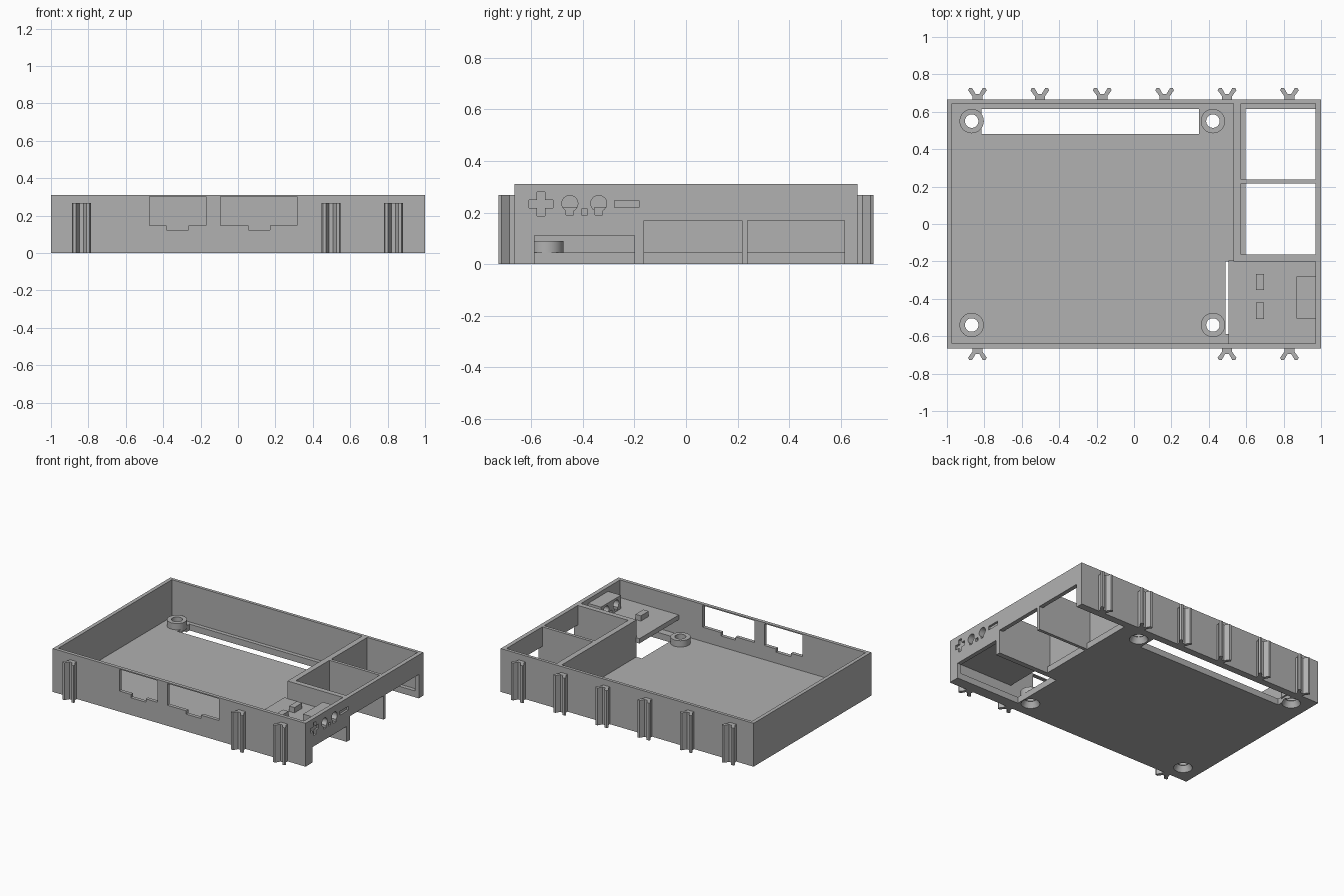
import bpy, bmesh, math
from mathutils import Matrix

old = bpy.data.objects.get("Cube")
if old:
    bpy.data.objects.remove(old, do_unlink=True)

grey = bpy.data.materials.new("plain grey")
grey.use_nodes = True
colour = (0.44, 0.44, 0.44, 1)
grey.diffuse_color = colour
grey.node_tree.nodes["Principled BSDF"].inputs["Base Color"].default_value = colour


def finish(name, bm):
    bmesh.ops.recalc_face_normals(bm, faces=bm.faces)
    mesh = bpy.data.meshes.new(name)
    bm.to_mesh(mesh)
    bm.free()
    mesh.materials.append(grey)
    ob = bpy.data.objects.new(name, mesh)
    bpy.context.collection.objects.link(ob)
    return ob


def box(name, x, y, z):
    bm = bmesh.new()
    bmesh.ops.create_cube(bm, size=1)
    for v in bm.verts:
        for i, (lo, hi) in enumerate((x, y, z)):
            v.co[i] = lo if v.co[i] < 0 else hi
    return finish(name, bm)


def cone(name, centre, r1, r2, depth, along_x=False):
    bm = bmesh.new()
    m = Matrix.Translation(centre)
    if along_x:
        m = m @ Matrix.Rotation(math.pi / 2, 4, 'Y')
    bmesh.ops.create_cone(bm, cap_ends=True, segments=40, radius1=r1,
                          radius2=r2, depth=depth, matrix=m)
    return finish(name, bm)


def prism(name, points, z0, z1):
    bm = bmesh.new()
    face = bm.faces.new([bm.verts.new((px, py, z0)) for px, py in points])
    up = bmesh.ops.extrude_face_region(bm, geom=[face])["geom"]
    bmesh.ops.translate(bm, vec=(0, 0, z1 - z0),
                        verts=[v for v in up if isinstance(v, bmesh.types.BMVert)])
    return finish(name, bm)


def combine(targets, tool, operation='DIFFERENCE'):
    # apply one boolean to each target, then discard the tool
    for ob in targets:
        mod = ob.modifiers.new("cut", 'BOOLEAN')
        mod.operation = operation
        mod.solver = 'EXACT'
        mod.object = tool
        bpy.context.view_layer.objects.active = ob
        bpy.ops.object.modifier_apply(modifier=mod.name)
    bpy.data.objects.remove(tool, do_unlink=True)


def cut(targets, x, y, z):
    combine(targets, box("cutter", x, y, z))


H, W, FLOOR, TOP = 0.31, 0.665, 0.045, 0.5
INNER, SHELF = 0.97, 0.184

# Tray with main bay, control bay and two side pockets
tray = box("tray", (-1, 1), (-W, W), (0, H))
cut([tray], (-0.973, 0.532), (-0.64, 0.643), (FLOOR, TOP))
cut([tray], (0.4, INNER), (-0.64, -0.2), (FLOOR, TOP))
for low, high, edge in ((0.238, 0.643, 0.614), (-0.163, 0.216, 0.216)):
    cut([tray], (0.572, INNER), (low, high), (FLOOR, TOP))
    # open bottom and side doorway under each pocket
    cut([tray], (0.596, 1.1), (low, edge), (-0.1, 0.17))

# Doorway under the control shelf, and long floor slot
cut([tray], (0.49, 1.1), (-0.587, -0.2), (-0.1, 0.11))
cut([tray], (-0.815, 0.348), (0.481, 0.615), (-0.1, 0.1))

# Connector windows with a lower tab in the front wall
for x0, x1, t0, t1 in ((-0.473, -0.171, -0.382, -0.264),
                       (-0.093, 0.316, 0.056, 0.171)):
    cut([tray], (x0, x1), (-0.8, -0.6), (0.147, 0.302))
    cut([tray], (t0, t1), (-0.8, -0.6), (0.123, 0.2))

# Screw bosses with through holes and countersinks
for bx in (-0.868, 0.422):
    for by in (-0.54, 0.55):
        combine([tray], cone("boss", (bx, by, 0.06), 0.065, 0.065, 0.06), 'UNION')
        combine([tray], cone("bore", (bx, by, 0.05), 0.036, 0.036, 0.3))
        combine([tray], cone("sink", (bx, by, 0.015), 0.066, 0.04, 0.05))

# Control shelf, switch stops and lamp holder
shelf = box("control_shelf", (0.505, 0.975), (-0.645, -0.195), (0.15, SHELF))
for i, sy in enumerate((-0.465, -0.31)):
    box(f"switch_stop_{i + 1}", (0.652, 0.694), (sy - 0.044, sy + 0.044),
        (SHELF - 0.005, 0.222))
holder = box("lamp_holder", (0.868, 0.972), (-0.505, -0.28), (SHELF - 0.005, 0.28))

# Lamp holes with lead notches through wall and holder
for ly in (-0.45, -0.338):
    combine([tray, holder], cone("hole", (0.95, ly, 0.235), 0.031, 0.031, 0.4, True))
    cut([tray, holder], (0.8, 1.1), (ly - 0.015, ly + 0.015), (0.19, 0.22))
cut([tray, holder], (0.8, 1.1), (-0.405, -0.382), (0.19, 0.213))

# Engraved plus and minus signs
DEPTH = 0.985
cut([tray], (DEPTH, 1.1), (-0.608, -0.516), (0.217, 0.249))
cut([tray], (DEPTH, 1.1), (-0.578, -0.546), (0.187, 0.279))
cut([tray], (DEPTH, 1.1), (-0.277, -0.182), (0.22, 0.247))

# Forked clips along the back and front walls
half = [(0.027, -0.005), (0.027, 0.018), (0.05, 0.05), (0.044, 0.061),
        (0.028, 0.061), (0.01, 0.03)]
fork = half + [(-px, py) for px, py in reversed(half)]
for i in range(6):
    cx = -0.837 + i * 0.3336
    for side, label in ((1, "back"), (-1, "front")):
        if side == 1 or i in (0, 4, 5):
            prism(f"{label}_clip_{i + 1}",
                  [(cx + px, side * (W + py)) for px, py in fork], 0, 0.267)

# Smooth the round bores, keep hard edges
for ob in (tray, holder):
    bpy.ops.object.select_all(action='DESELECT')
    ob.select_set(True)
    bpy.context.view_layer.objects.active = ob
    bpy.ops.object.shade_smooth_by_angle(angle=math.radians(30))
